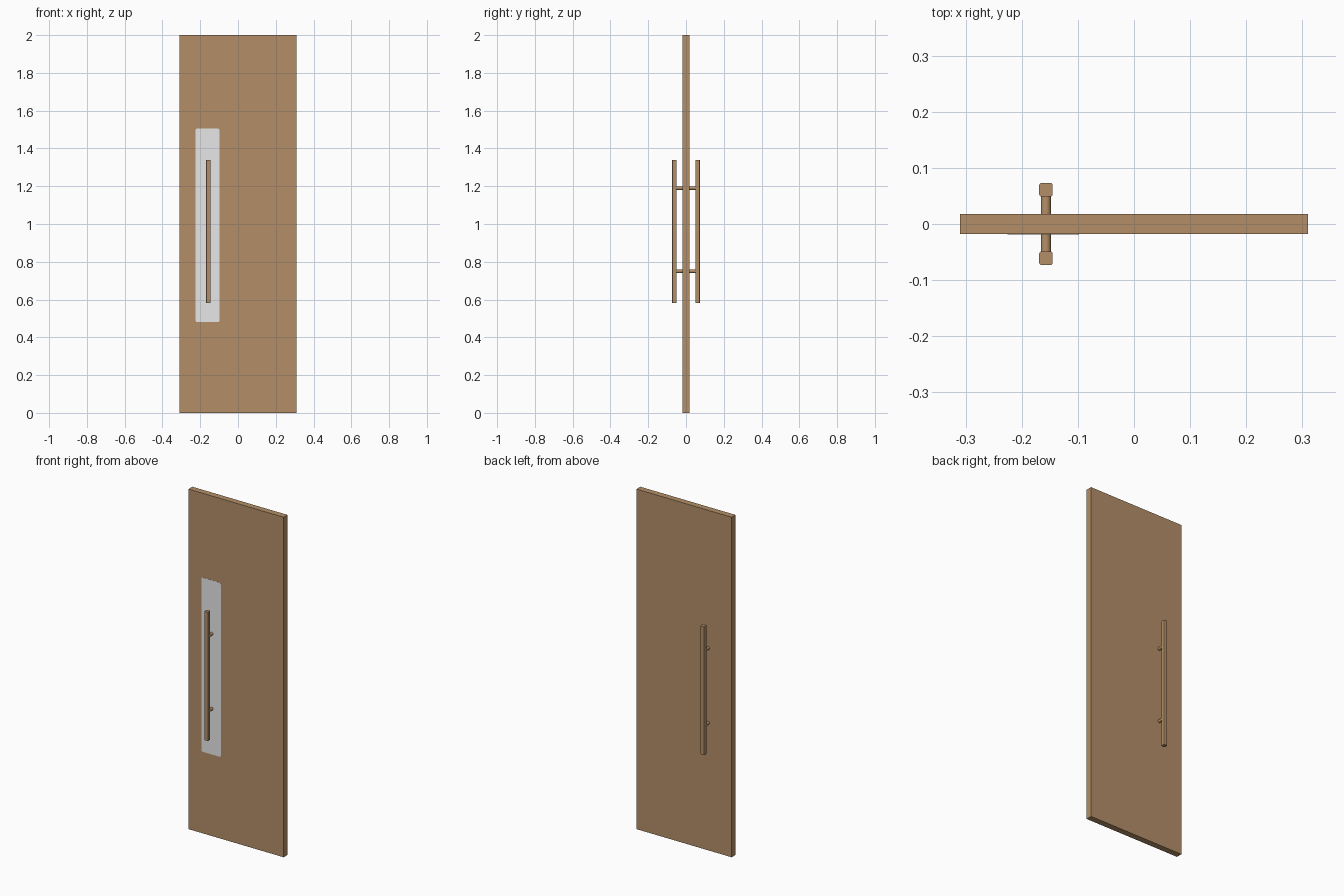
import bpy, bmesh, math
from mathutils import Matrix

if "Cube" in bpy.data.objects:
    bpy.data.objects.remove(bpy.data.objects["Cube"])


def material(name, rgb):
    m = bpy.data.materials.new(name)
    m.diffuse_color = (*rgb, 1)
    m.use_nodes = True
    m.node_tree.nodes["Principled BSDF"].inputs["Base Color"].default_value = m.diffuse_color
    return m


WOOD = material("brown_wood", (0.456, 0.275, 0.138))
PALE = material("pale_grey", (0.8, 0.8, 0.8))


def finish(bm, name, mat):
    me = bpy.data.meshes.new(name)
    bm.to_mesh(me)
    bm.free()
    me.materials.append(mat)
    ob = bpy.data.objects.new(name, me)
    bpy.context.collection.objects.link(ob)
    return ob


def box(name, lo, hi, mat, axis=None, radius=0.0, segments=4):
    """Box between two corners; edges along one axis may be rounded."""
    size = [h - l for l, h in zip(lo, hi)]
    mid = [(h + l) / 2 for l, h in zip(lo, hi)]
    bm = bmesh.new()
    bmesh.ops.create_cube(bm, size=1, matrix=Matrix.Translation(mid) @ Matrix.Diagonal((*size, 1)))
    if axis is not None:
        edges = []
        for e in bm.edges:
            d = (e.verts[1].co - e.verts[0].co).normalized()
            if abs(d[axis]) > 0.9:
                edges.append(e)
        bmesh.ops.bevel(bm, geom=edges, offset=radius, segments=segments, profile=0.5, affect='EDGES')
    return finish(bm, name, mat)


def post(name, x, y0, y1, z, r):
    """Round standoff running along y."""
    bm = bmesh.new()
    m = Matrix.Translation((x, (y0 + y1) / 2, z)) @ Matrix.Rotation(math.pi / 2, 4, 'X')
    bmesh.ops.create_cone(bm, cap_ends=True, segments=24, radius1=r, radius2=r,
                          depth=abs(y1 - y0), matrix=m)
    for f in bm.faces:
        f.smooth = len(f.verts) == 4
    for e in bm.edges:
        e.smooth = all(len(f.verts) == 4 for f in e.link_faces)
    return finish(bm, name, WOOD)


# Door slab
T = 0.018
box("door_panel", (-0.31, -T, 0), (0.31, T, 2), WOOD)

# Thin plate behind the front handle, with rounded corners
box("handle_plate", (-0.225, -T - 0.001, 0.48), (-0.098, -T + 0.001, 1.505), PALE, axis=1, radius=0.01)

# Pull handles on both sides: long bar and two standoffs
HX, HALF = -0.157, 0.012
for side, s in (("front", -1), ("back", 1)):
    ya, yb = sorted((s * 0.049, s * 0.073))
    box(side + "_handle_bar", (HX - HALF, ya, 0.583), (HX + HALF, yb, 1.34), WOOD, axis=2, radius=0.004)
    for level, z in (("lower", 0.75), ("upper", 1.19)):
        post(f"{side}_{level}_standoff", HX, s * (T - 0.002), s * 0.052, z, 0.009)
